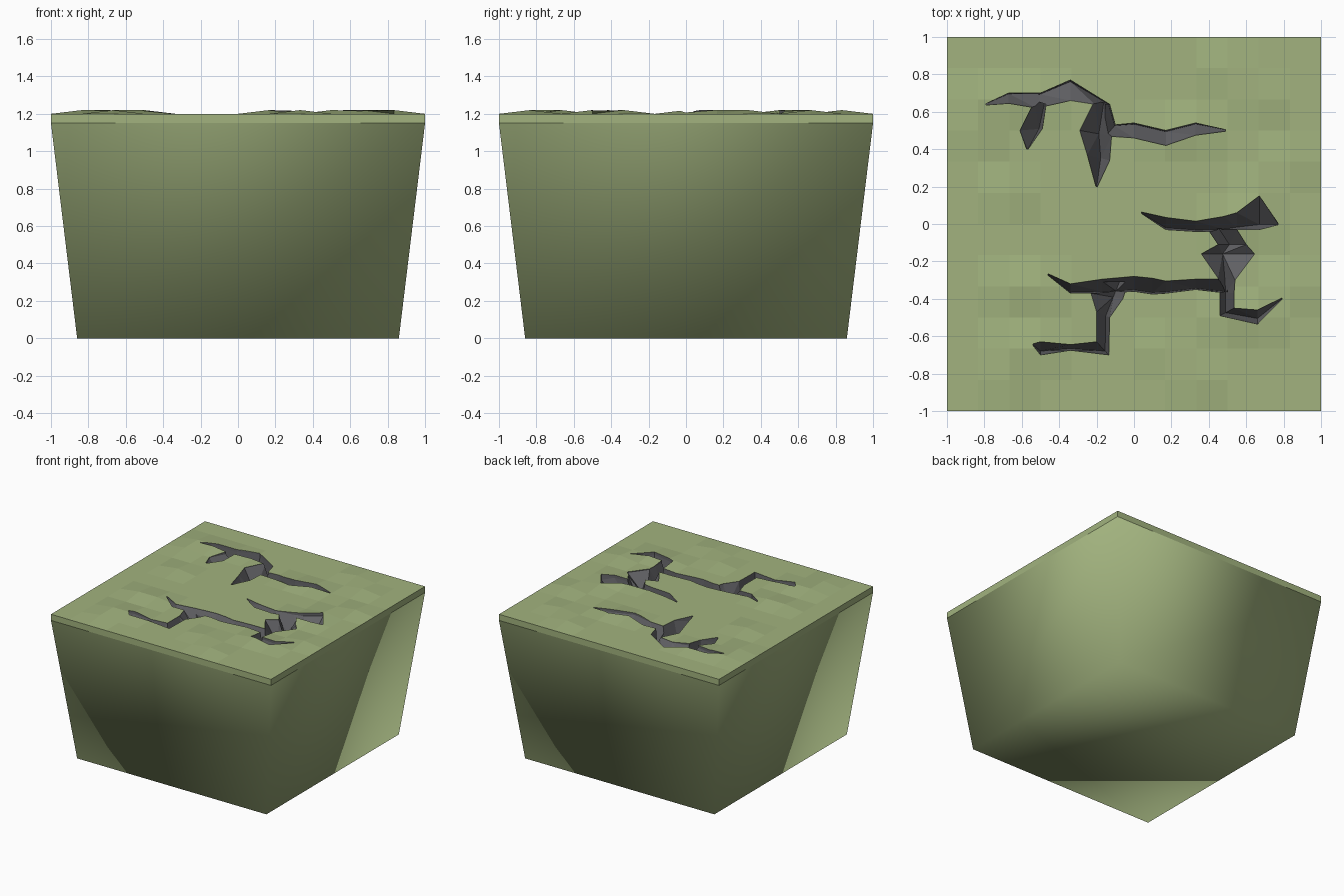
import bpy, bmesh
from mathutils import Vector

if "Cube" in bpy.data.objects:
    bpy.data.objects.remove(bpy.data.objects["Cube"])


def material(name, rgb):
    m = bpy.data.materials.new(name)
    m.diffuse_color = (*rgb, 1)
    m.use_nodes = True
    m.node_tree.nodes["Principled BSDF"].inputs["Base Color"].default_value = m.diffuse_color
    return m


GRASS = material("grass_green", (0.36, 0.45, 0.21))
ROCK = material("crack_grey", (0.13, 0.13, 0.14))


def finish(bm, name, mat):
    bmesh.ops.recalc_face_normals(bm, faces=bm.faces[:])
    me = bpy.data.meshes.new(name)
    bm.to_mesh(me)
    bm.free()
    me.materials.append(mat)
    ob = bpy.data.objects.new(name, me)
    bpy.context.collection.objects.link(ob)
    return ob


# Ground block: a 12 x 12 top with low bumps, a thin lip and a tapered body
N = 12
BUMPS = {(-4, 4), (-5, 4), (-3, 4), (1, 3), (2, 3), (4, 0), (3, 0), (4, 1), (5, -2),
         (4, -3), (3, -3), (-4, -4), (-3, -4), (-5, 3), (2, -5), (1, -4), (-4, -2),
         (-3, -2), (5, 2), (4, 4), (-4, 1), (3, 5), (-4, -5)}
bm = bmesh.new()
grid = {(i, j): bm.verts.new((i / 6, j / 6, 1.22 if (i, j) in BUMPS else 1.2))
        for i in range(-6, 7) for j in range(-6, 7)}
for i in range(-6, 6):
    for j in range(-6, 6):
        bm.faces.new([grid[i, j], grid[i + 1, j], grid[i + 1, j + 1], grid[i, j + 1]])
corners = [(-1, -1), (1, -1), (1, 1), (-1, 1)]
lip = [bm.verts.new((x, y, 1.15)) for x, y in corners]
base = [bm.verts.new((0.86 * x, 0.86 * y, 0)) for x, y in corners]
bm.faces.new(base[::-1]).smooth = True
for k in range(4):
    n = (k + 1) % 4
    a, b = corners[k], corners[n]
    rim = [grid[tuple(round(6 * (p + (q - p) * t / N)) for p, q in zip(a, b))]
           for t in range(N + 1)]
    bm.faces.new([lip[k], lip[n]] + rim[::-1])
    bm.faces.new([base[k], base[n], lip[n], lip[k]]).smooth = True
    bm.edges.get((lip[k], lip[n])).smooth = False
block = finish(bm, "ground_block", GRASS)


def crack(name, pairs, t, depth):
    """Cut a V groove between paired rim points; t places its bottom line."""
    bm = bmesh.new()
    rings = []
    for k, (ax, ay, bx, by) in enumerate(pairs):
        a, b = Vector((ax, ay, 0)), Vector((bx, by, 0))
        d = depth
        if (a - b).length < 0.01:
            q = pairs[k - 1] if k else pairs[1]
            off = (Vector((q[2], q[3], 0)) - Vector((q[0], q[1], 0))).normalized() * 0.004
            a, b, d = a - off, b + off, 0.04
        low = a.lerp(b, t)
        rings.append([bm.verts.new((p.x, p.y, z)) for p, z in
                      ((a, 1.26), (b, 1.26), (b, 1.195), (low, 1.2 - d), (a, 1.195))])
    for r, s in zip(rings, rings[1:]):
        for i in range(5):
            j = (i + 1) % 5
            bm.faces.new([r[i], r[j], s[j], s[i]])
    bm.faces.new(rings[0])
    bm.faces.new(rings[-1])
    bmesh.ops.triangulate(bm, faces=bm.faces[:])
    cutter = finish(bm, name + "_cutter", ROCK)
    cutter.hide_render = True
    mod = block.modifiers.new(name, "BOOLEAN")
    mod.operation = "DIFFERENCE"
    mod.solver = "EXACT"
    mod.material_mode = "TRANSFER"
    mod.use_self = True
    mod.object = cutter
    bpy.context.view_layer.objects.active = block
    bpy.ops.object.modifier_apply(modifier=mod.name)
    bpy.data.objects.remove(cutter)


# Back crack with its two side branches
crack("back_crack", [(-.79, .64, -.79, .64), (-.67, .70, -.67, .645), (-.5, .70, -.52, .62),
                     (-.34, .77, -.34, .66), (-.13, .64, -.21, .64), (-.10, .53, -.15, .47),
                     (0, .54, 0, .46), (.17, .50, .17, .42), (.33, .54, .33, .475),
                     (.49, .50, .49, .50)], 0.08, 0.16)
crack("back_crack_spur", [(-.53, .66, -.47, .64), (-.61, .50, -.49, .51),
                          (-.57, .40, -.57, .40)], 0.85, 0.15)
crack("back_crack_fork", [(-.21, .66, -.13, .64), (-.29, .50, -.12, .47),
                          (-.25, .37, -.13, .34), (-.2, .2, -.2, .2)], 0.6, 0.17)

# Right crack, its connector, the long front crack and the lower branch
crack("right_crack", [(.04, .06, .04, .06), (.17, .035, .17, -.03), (.33, .015, .33, -.04),
                      (.48, .04, .48, -.04), (.55, .06, .55, -.03), (.67, .15, .67, -.03),
                      (.77, 0, .77, 0)], 0.85, 0.15)
crack("connecting_crack", [(.39, -.02, .55, -.03), (.45, -.11, .60, -.11),
                           (.36, -.16, .645, -.16), (.45, -.29, .54, -.30),
                           (.46, -.37, .535, -.37), (.46, -.49, .535, -.45),
                           (.66, -.535, .66, -.46), (.79, -.40, .79, -.40)], 0.4, 0.17)
crack("front_crack", [(-.46, -.27, -.46, -.27), (-.34, -.32, -.34, -.37),
                      (-.17, -.295, -.17, -.37), (0, -.28, 0, -.36), (.1, -.29, .1, -.375),
                      (.17, -.305, .17, -.37), (.33, -.295, .33, -.35),
                      (.5, -.295, .5, -.37)], 0.9, 0.16)
crack("front_crack_branch", [(-.19, -.31, -.03, -.31), (-.23, -.37, -.06, -.40),
                             (-.2, -.47, -.13, -.50), (-.2, -.63, -.135, -.70),
                             (-.34, -.645, -.34, -.675), (-.5, -.63, -.5, -.70),
                             (-.54, -.645, -.54, -.645)], 0.7, 0.16)
